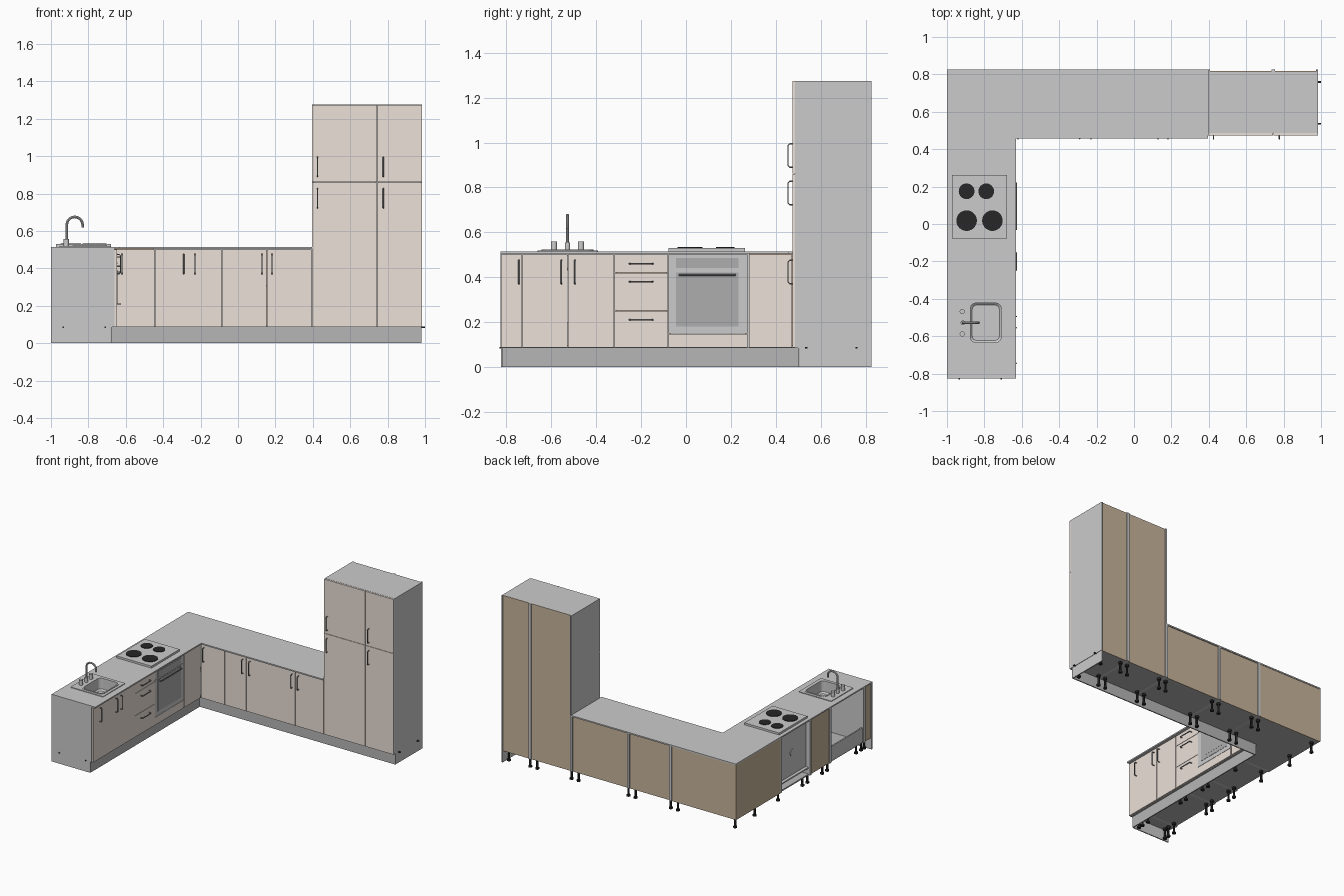
import bpy, bmesh, math
from mathutils import Matrix, Vector

if "Cube" in bpy.data.objects:
    bpy.data.objects.remove(bpy.data.objects["Cube"])

def mat(name, r, g, b):
    m = bpy.data.materials.new(name)
    m.diffuse_color = (r, g, b, 1)
    m.use_nodes = True
    m.node_tree.nodes["Principled BSDF"].inputs["Base Color"].default_value = m.diffuse_color
    return m

DOOR = mat("beige_laminate", .83, .75, .69)
BACK = mat("brown_board", .58, .46, .33)
DARK = mat("dark_plinth", .47, .47, .47)
BLACK = mat("black", .02, .02, .02)
METAL = mat("handle_metal", .3, .3, .3)
GLASS = mat("oven_glass", .42, .42, .42)

def make(name, bm, m=None):
    bmesh.ops.recalc_face_normals(bm, faces=bm.faces)
    me = bpy.data.meshes.new(name)
    bm.to_mesh(me)
    bm.free()
    ob = bpy.data.objects.new(name, me)
    bpy.context.collection.objects.link(ob)
    if m:
        me.materials.append(m)
    return ob

# Each run uses u (along), d (distance from the wall) and z
def place(run, u, d, z):
    return Vector((u, .826 - d, z)) if run == "back" else Vector((-1 + d, u, z))

def box(name, run, u0, u1, d0, d1, z0, z1, m=None):
    a, b = place(run, u0, d0, z0), place(run, u1, d1, z1)
    size = [abs(q - p) for p, q in zip(a, b)]
    bm = bmesh.new()
    bmesh.ops.create_cube(bm, size=1, matrix=Matrix.Translation((a + b) / 2) @ Matrix.Diagonal((*size, 1)))
    return make(name, bm, m)

def add_cyl(bm, c, r, h, n=16, rot=None):
    mx = Matrix.Translation(c) @ (rot or Matrix()) @ Matrix.Translation((0, 0, h / 2))
    bmesh.ops.create_cone(bm, cap_ends=True, segments=n, radius1=r, radius2=r, depth=h, matrix=mx)

def smooth(ob):
    for o in bpy.context.selected_objects:
        o.select_set(False)
    ob.select_set(True)
    bpy.context.view_layer.objects.active = ob
    bpy.ops.object.shade_smooth_by_angle()

def tube(name, pts, r, m=None, res=2):
    cu = bpy.data.curves.new(name, "CURVE")
    cu.dimensions = "3D"
    cu.bevel_depth, cu.bevel_resolution, cu.use_fill_caps = r, res, True
    sp = cu.splines.new("POLY")
    sp.points.add(len(pts) - 1)
    for p, co in zip(sp.points, pts):
        p.co = (*co, 1)
    ob = bpy.data.objects.new(name, cu)
    bpy.context.collection.objects.link(ob)
    for o in bpy.context.selected_objects:
        o.select_set(False)
    ob.select_set(True)
    bpy.context.view_layer.objects.active = ob
    bpy.ops.object.convert(target="MESH")
    ob = bpy.context.object
    if m:
        ob.data.materials.append(m)
    smooth(ob)

D, F, T = .34, .352, .010     # carcass depth, door face, board thickness
BOT, TOP = .085, .505

def handle(run, u, z, vertical=True, half=.057):
    prof = [(-half + .005, -.003), (-half + .005, .012), (-half + .012, .019),
            (half - .012, .019), (half - .005, .012), (half - .005, -.003)]
    pts = [place(run, u, F + o, z + s) if vertical else place(run, u + s, F + o, z) for s, o in prof]
    tube("handle", pts, .0035, METAL, 1)

def door(run, u0, u1, z0=BOT, z1=TOP - .003, name="door"):
    g = .0012
    box(name, run, u0 + g, u1 - g, D, F, z0 + g, z1 - g, DOOR)

def legs(run, u0, u1):
    bm = bmesh.new()
    for u in (u0 + .03, u1 - .03):
        for d in (.05, .285):
            for r, z, h in ((.008, 0, BOT), (.014, 0, .012), (.014, BOT - .015, .015)):
                add_cyl(bm, place(run, u, d, z), r, h, 12)
    smooth(make("legs", bm, BLACK))

def carcass(run, u0, u1, top=TOP, shelves=(.3,), back=True, lid=False):
    box("side_panel", run, u0, u0 + T, 0, D, BOT, top)
    box("side_panel", run, u1 - T, u1, 0, D, BOT, top)
    a, b = u0 + T, u1 - T
    box("bottom_board", run, a, b, .01, D, BOT, BOT + T, DARK)
    if back:
        box("back_board", run, a, b, .008, .013, BOT, top, BACK)
    for z in shelves:
        box("shelf", run, a, b, .013, D - .02, z, z + T)
    if lid:
        box("top_board", run, a, b, .008, D, top - T, top)
    else:
        box("front_rail", run, a, b, D - .04, D, top - T, top)
    legs(run, u0, u1)

# Back run base cabinets
carcass("back", -.087, .395)
carcass("back", -.445, -.087)
for u0, u1 in ((-.648, -.445), (-.445, -.262), (-.262, -.087), (-.087, .154), (.154, .395)):
    door("back", u0, u1)
for u in (-.62, -.29, -.23, .128, .182):
    handle("back", u, .423)

# Corner cabinet
box("corner_back_board", "back", -.994, -.445, .004, .010, BOT, TOP, BACK)
box("corner_side_board", "left", .28, .826, 0, .006, BOT, TOP, BACK)
box("corner_bottom", "back", -.994, -.445, .01, D, BOT, BOT + T, DARK)
box("corner_bottom_return", "left", .28, .486, .006, D, BOT, BOT + T, DARK)
box("corner_shelf", "back", -.994, -.455, .01, D, .3, .31)
box("corner_side", "left", .275, .285, 0, D, BOT, TOP)
box("corner_side", "back", -.455, -.445, 0, D, BOT, TOP)
door("left", .28, .474, name="corner_front")
legs("back", -.99, -.445)

# Tall cabinets
for u0, u1, h in ((.395, .745, .425), (.745, .985, .777)):
    carcass("back", u0, u1, 1.275, (.3, .55, .855, 1.06), lid=True)
    door("back", u0, u1, BOT, .86)
    door("back", u0, u1, .86, 1.275)
    handle("back", h, .775)
    handle("back", h, .942)

# Left run: narrow cabinet, sink cabinet, drawers, oven housing
carcass("left", -.826, -.73)
carcass("left", -.73, -.32, shelves=(), back=False)
box("rear_brace", "left", -.72, -.33, .01, .02, BOT, .2)
carcass("left", -.32, -.08, shelves=())
carcass("left", -.08, .275, shelves=(.135,), back=False)
for u0, u1, h in ((-.826, -.73, -.745), (-.73, -.526, -.555), (-.526, -.32, -.495)):
    door("left", u0, u1)
    handle("left", h, .423)
for z0, z1, h in ((BOT, .25, .21), (.25, .42, .38), (.42, .502, .46)):
    door("left", -.32, -.08, z0, z1, "drawer_front")
    handle("left", -.2, h, False)

# Oven
door("left", -.08, .275, BOT, .147, "oven_filler")
box("oven_body", "left", -.065, .26, .03, D, .15, .49)
box("oven_frame", "left", -.079, .274, D, F, .148, .502)
box("oven_window", "left", -.045, .235, F, F + .002, .18, .42, GLASS)
box("oven_inner_window", "left", -.01, .20, F + .002, F + .003, .21, .39, GLASS)
box("control_panel", "left", -.045, .235, F, F + .002, .44, .485, GLASS)
box("oven_trim", "left", -.079, .274, F, F + .004, .424, .432)
tube("oven_handle", [place("left", u, F + o, .41) for u, o in ((-.03, 0), (-.03, .02), (.22, .02), (.22, 0))], .004, METAL)
bm = bmesh.new()
add_cyl(bm, (-.975, .1, .32), .028, .01, 24, Matrix.Rotation(math.pi / 2, 4, "Y"))
smooth(make("oven_vent", bm))

# Plinths with end clips
P = .318
box("plinth_back", "back", -1 + P, .982, P, P + .008, 0, BOT, DARK)
box("plinth_left", "left", -.82, .826 - P, P, P + .008, 0, BOT, DARK)
box("plinth_right_end", "back", .974, .982, 0, P, 0, BOT)
box("plinth_left_end", "left", -.824, -.816, 0, P, 0, BOT)
for d in (.066, .29):
    box("clip", "back", .978, 1.0, d - .005, d + .005, BOT - .003, BOT + .003, BLACK)
    box("clip", "left", -.831, -.82, d - .005, d + .005, BOT - .003, BOT + .003, BLACK)

# Worktops, with a cutout for the sink
box("worktop_back", "back", -.63, .395, 0, .37, TOP, .515)
worktop = box("worktop_left", "left", -.826, .826, 0, .37, TOP, .515)
cutter = box("sink_cutter", "left", -.648, -.407, .105, .31, .48, .54)
cutter.hide_render = True
cutter.hide_viewport = True
mod = worktop.modifiers.new("sink_hole", "BOOLEAN")
mod.operation, mod.object, mod.solver = "DIFFERENCE", cutter, "EXACT"

# Sink: flange and rounded basin lofted from rings
def ring(bm, x0, x1, y0, y1, r, z, n=6):
    vs = []
    for i, (cx, cy) in enumerate(((x1 - r, y1 - r), (x0 + r, y1 - r), (x0 + r, y0 + r), (x1 - r, y0 + r))):
        for k in range(n + 1):
            a = math.pi / 2 * (i + k / n)
            vs.append(bm.verts.new((cx + r * math.cos(a), cy + r * math.sin(a), z)))
    return vs

bm = bmesh.new()
flange, basin = (-.955, -.68, -.661, -.393), (-.885, -.70, -.643, -.413)
inner = (-.875, -.71, -.633, -.423)
rings = [ring(bm, *flange, .004, .515), ring(bm, *flange, .004, .520), ring(bm, *basin, .035, .520),
         ring(bm, *basin, .035, .523), ring(bm, *inner, .03, .523), ring(bm, *inner, .03, .44),
         ring(bm, -.865, -.72, -.623, -.433, .025, .43)]
for a, b in zip(rings, rings[1:]):
    for i in range(len(a)):
        j = (i + 1) % len(a)
        bm.faces.new((a[i], a[j], b[j], b[i]))
bm.faces.new(rings[-1])
smooth(make("sink", bm))

# Tap and knobs
arc = [(-.873 - .042 * math.cos(t * math.pi / 12), -.528, .633 + .042 * math.sin(t * math.pi / 12)) for t in range(13)]
tube("tap_spout", [(-.915, -.528, .52)] + arc + [(-.831, -.528, .617)], .007)
bm = bmesh.new()
add_cyl(bm, (-.915, -.528, .52), .012, .035, 20)
for y in (-.588, -.468):
    add_cyl(bm, (-.918, y, .52), .014, .038, 20)
smooth(make("tap_knobs", bm))

# Hob with four plates
box("hob", "left", -.078, .262, .028, .322, .515, .53)
bm = bmesh.new()
for x, y, r in ((-.895, .175, .042), (-.79, .175, .042), (-.895, .018, .055), (-.757, .018, .055)):
    add_cyl(bm, (x, y, .53), r, .004, 32)
smooth(make("hob_plates", bm, BLACK))
